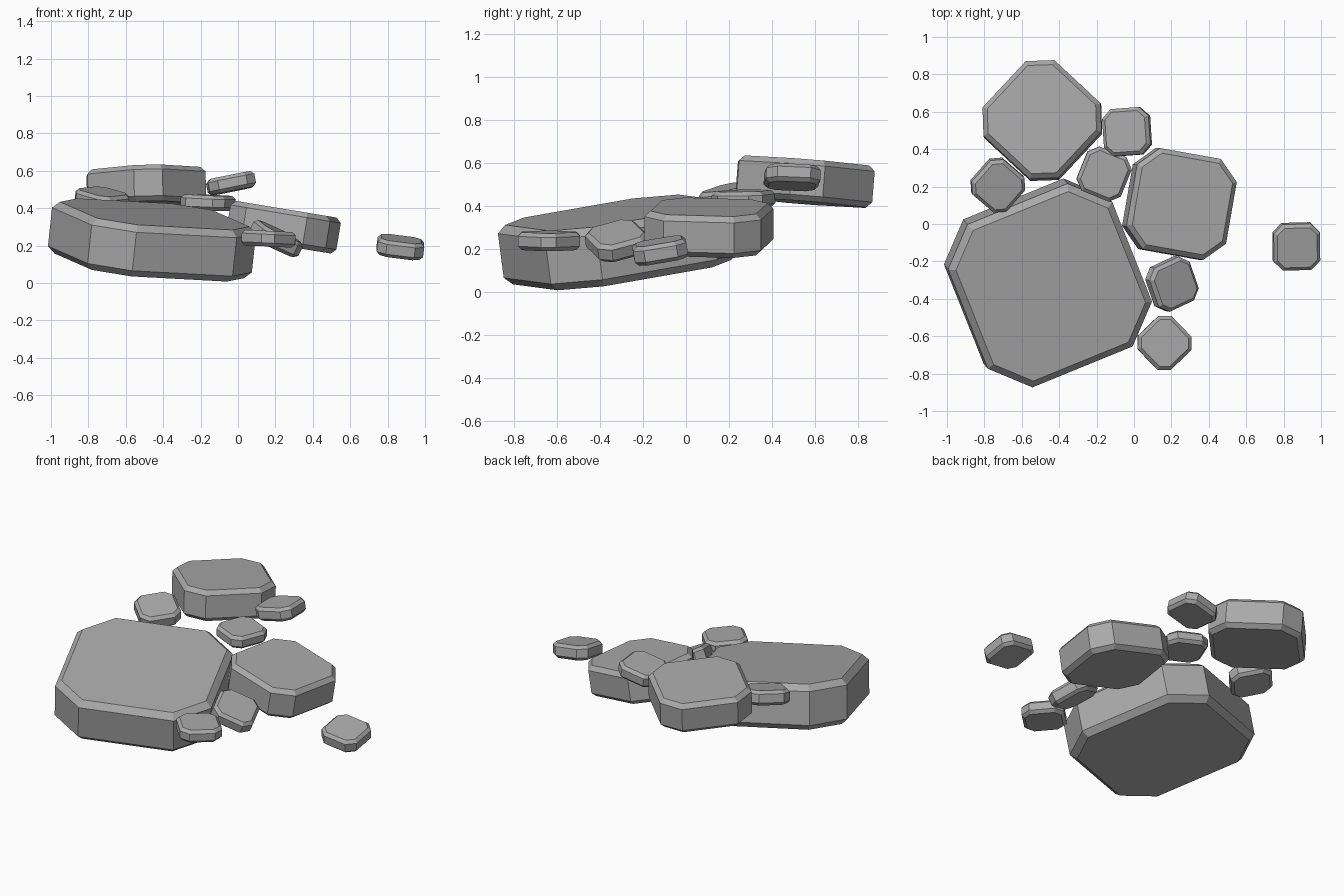
import bpy
import bmesh
from math import radians
from mathutils import Matrix, Vector

cube = bpy.data.objects.get("Cube")
if cube:
    bpy.data.objects.remove(cube, do_unlink=True)

stone_grey = bpy.data.materials.new("stone grey")
stone_grey.use_nodes = True
grey = (0.4, 0.4, 0.4, 1)
stone_grey.diffuse_color = grey
stone_grey.node_tree.nodes["Principled BSDF"].inputs["Base Color"].default_value = grey


def stone(name, size, thickness, centre, yaw, slope):
    """Square slab with cut corners and bevelled rims, tilted to a slope in x and y."""
    bm = bmesh.new()
    bmesh.ops.create_cube(bm, size=1)
    bmesh.ops.scale(bm, vec=(size, size, thickness), verts=bm.verts)

    # Cut the four upright corners to make an octagon
    upright = [e for e in bm.edges if abs(e.verts[0].co.z - e.verts[1].co.z) > thickness / 2]
    bmesh.ops.bevel(bm, geom=upright, offset=size * 0.195, offset_type='OFFSET',
                    segments=1, affect='EDGES')

    # Narrow bevel around the top and bottom rims
    rims = [e for e in bm.edges if abs(e.verts[0].co.z - e.verts[1].co.z) < thickness / 2]
    bmesh.ops.bevel(bm, geom=rims, offset=0.012 + size * 0.025, offset_type='OFFSET',
                    segments=1, affect='EDGES')

    # Turn, tilt and place the stone
    normal = Vector((-slope[0], -slope[1], 1))
    tilt = Vector((0, 0, 1)).rotation_difference(normal).to_matrix().to_4x4()
    place = Matrix.Translation(centre) @ tilt @ Matrix.Rotation(radians(yaw), 4, 'Z')
    bm.transform(place)
    bmesh.ops.recalc_face_normals(bm, faces=bm.faces)

    mesh = bpy.data.meshes.new(name)
    bm.to_mesh(mesh)
    bm.free()
    mesh.materials.append(stone_grey)
    bpy.context.collection.objects.link(bpy.data.objects.new(name, mesh))


# Three large slabs
stone("largest_slab", 0.95, 0.28, (-0.46, -0.315, 0.23), 22, (-0.108, 0.132))
stone("back_slab", 0.555, 0.195, (-0.49, 0.553, 0.512), 47, (0.025, -0.08))
stone("right_slab", 0.548, 0.195, (0.243, 0.107, 0.298), -10, (-0.165, 0))

# Small stones scattered around them
stone("outlying_stone", 0.25, 0.09, (0.868, -0.12, 0.192), 1, (-0.13, 0.17))
stone("front_stone", 0.253, 0.083, (0.163, -0.636, 0.237), 44, (-0.05, 0))
stone("leaning_stone", 0.255, 0.09, (0.203, -0.32, 0.237), 22, (-0.5, 0.1))
stone("raised_stone", 0.253, 0.085, (-0.037, 0.493, 0.533), 4, (0.2, -0.03))
stone("middle_stone", 0.255, 0.08, (-0.16, 0.267, 0.43), -22, (-0.04, 0.02))
stone("back_left_stone", 0.25, 0.09, (-0.728, 0.208, 0.445), 49, (-0.12, 0.2))
